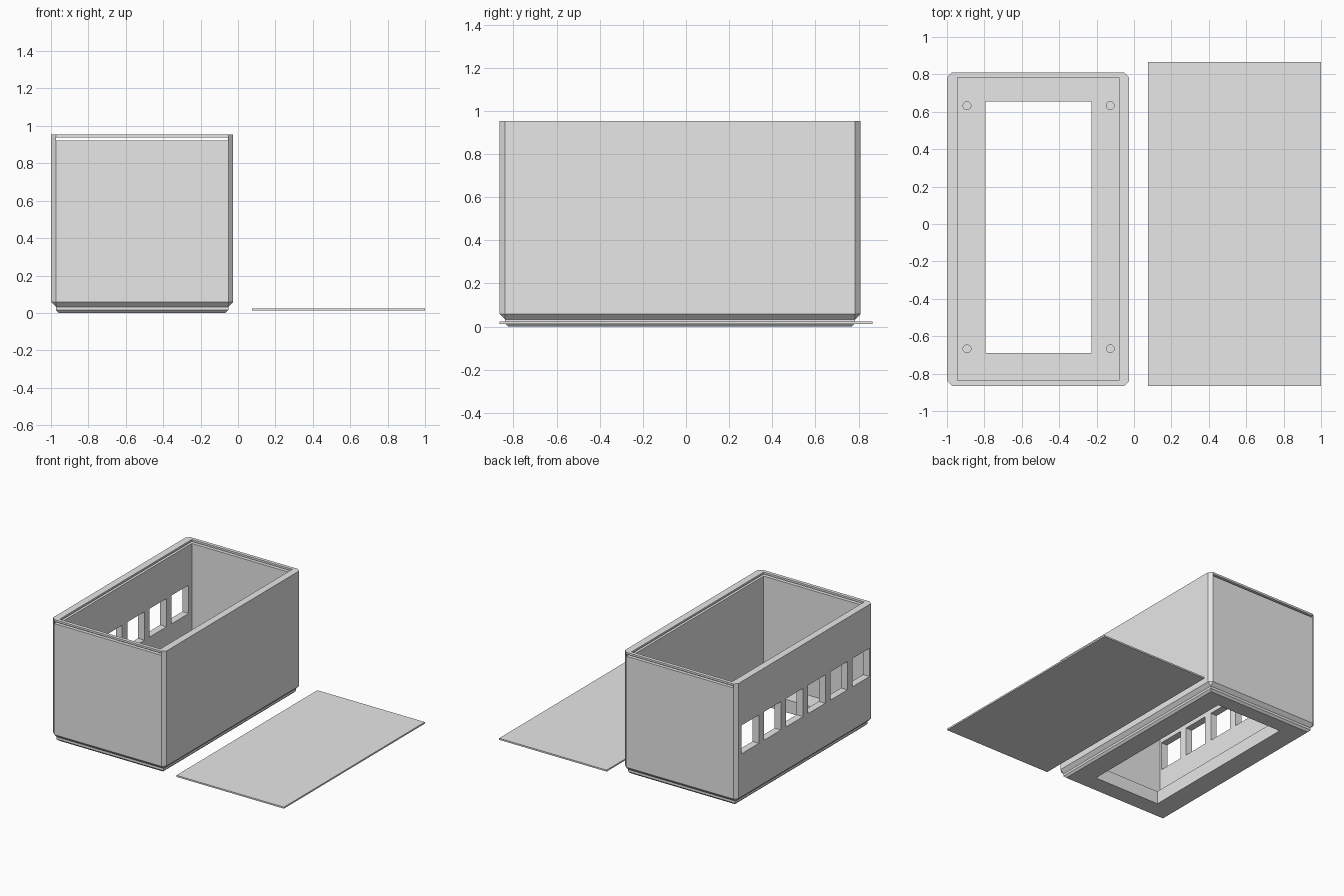
import bpy, bmesh, math
from mathutils import Vector

if "Cube" in bpy.data.objects:
    bpy.data.objects.remove(bpy.data.objects["Cube"])

grey = bpy.data.materials.new("plain grey")
grey.diffuse_color = (0.8, 0.8, 0.8, 1)
grey.use_nodes = True
grey.node_tree.nodes["Principled BSDF"].inputs["Base Color"].default_value = grey.diffuse_color


def finish(name, bm):
    bmesh.ops.recalc_face_normals(bm, faces=bm.faces)
    me = bpy.data.meshes.new(name)
    bm.to_mesh(me)
    bm.free()
    me.materials.append(grey)
    ob = bpy.data.objects.new(name, me)
    bpy.context.collection.objects.link(ob)
    return ob


def block(x0, x1, y0, y1, z0, z1):
    """bmesh box from its limits"""
    bm = bmesh.new()
    bmesh.ops.create_cube(bm, size=1)
    for v in bm.verts:
        v.co = Vector((x0 if v.co.x < 0 else x1,
                       y0 if v.co.y < 0 else y1,
                       z0 if v.co.z < 0 else z1))
    return bm


def cut(target, bm):
    """subtract a shape, then drop the cutter"""
    cutter = finish("cutter", bm)
    cutter.hide_render = True
    mod = target.modifiers.new("cut", 'BOOLEAN')
    mod.operation = 'DIFFERENCE'
    mod.solver = 'EXACT'
    mod.object = cutter
    bpy.context.view_layer.objects.active = target
    bpy.ops.object.modifier_apply(modifier=mod.name)
    bpy.data.objects.remove(cutter)


X0, X1, Y0, Y1, TOP = -1.0, -0.026, -0.865, 0.81, 0.953
CH = 0.026       # chamfer of the outer edges
FLOOR = 0.1

# Body: chamfered on the upright and bottom edges
bm = block(X0, X1, Y0, Y1, 0.033, TOP)
edges = [e for e in bm.edges if any(v.co.z < 0.5 for v in e.verts)]
bmesh.ops.bevel(bm, geom=edges, offset=CH, segments=1, affect='EDGES')

# Foot: short straight step, then a small chamfer inward
bm.normal_update()
for drop, inset in ((0.018, 0), (0.015, 0.015)):
    face = min(bm.faces, key=lambda f: f.calc_center_median().z)
    face = bmesh.ops.extrude_discrete_faces(bm, faces=[face])["faces"][0]
    c = face.calc_center_median()
    for v in face.verts:
        v.co.x -= math.copysign(inset, v.co.x - c.x)
        v.co.y -= math.copysign(inset, v.co.y - c.y)
        v.co.z -= drop
box = finish("box_body", bm)

# Cavity and floor opening
cut(box, block(X0 + 0.055, X1 - 0.055, Y0 + 0.027, Y1 - 0.027, FLOOR, 1.2))
cut(box, block(-0.795, -0.228, -0.69, 0.655, -0.2, FLOOR + 0.1))

# Lid slot running through both ends and into the side walls
cut(box, block(X0 + 0.0275, X1 - 0.0275, -1.2, 1.2, 0.922, 0.938))

# Row of six windows in the left wall
for i in range(6):
    y = 0.64 - 0.272 * i
    cut(box, block(-1.2, -0.9, y - 0.105, y + 0.105, 0.393, 0.613))

# Blind screw holes in the floor
for x in (-0.893, -0.127):
    for y in (-0.667, 0.633):
        bm = bmesh.new()
        bmesh.ops.create_cone(bm, cap_ends=True, segments=24, radius1=0.021,
                              radius2=0.021, depth=0.12)
        bmesh.ops.translate(bm, verts=bm.verts, vec=(x, y, FLOOR))
        cut(box, bm)

# Sliding lid lying beside the box
finish("lid", block(0.076, 1.0, -0.865, 0.865, 0.012, 0.024))
